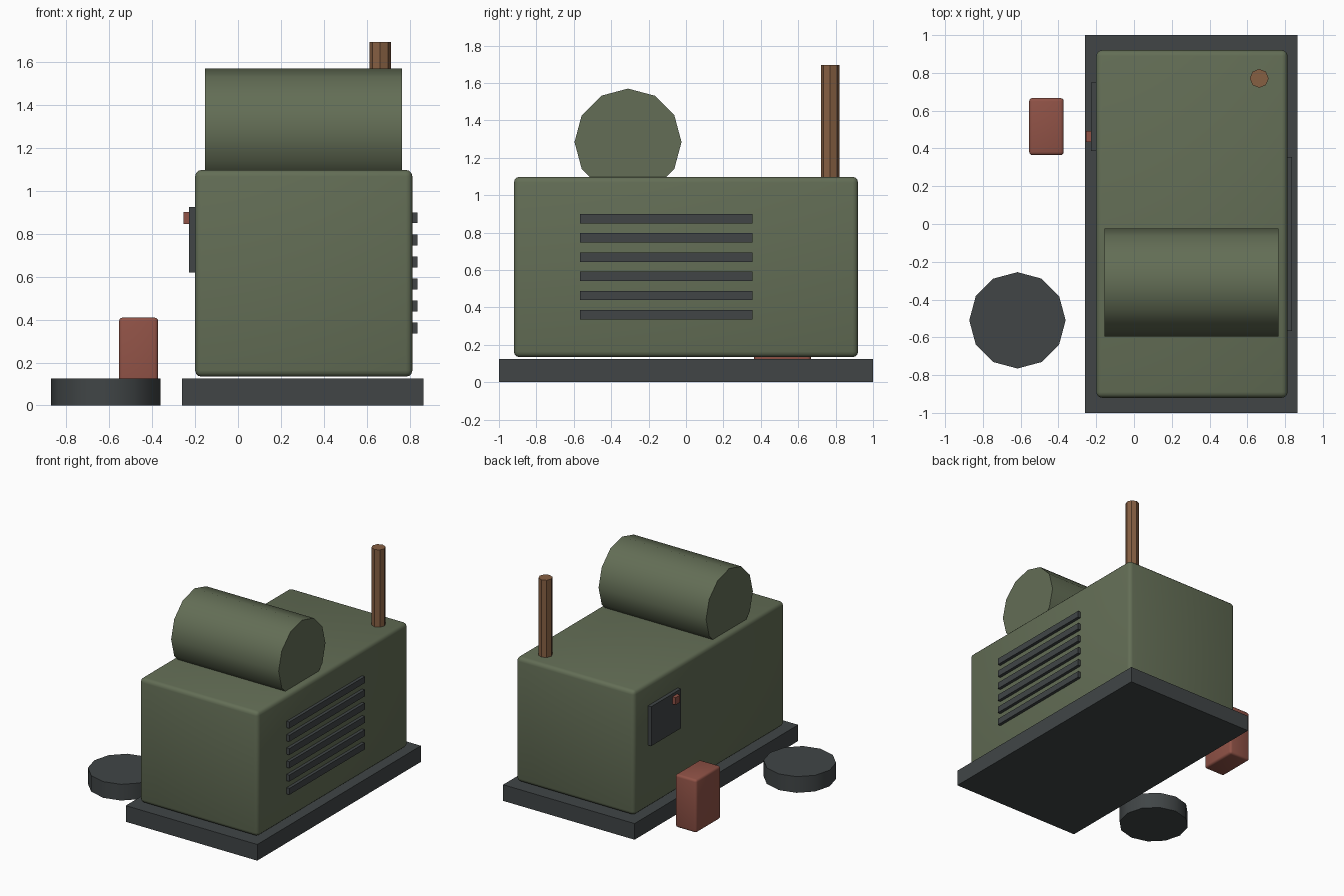
import bpy
import math

default = bpy.data.objects.get("Cube")
if default:
    bpy.data.objects.remove(default, do_unlink=True)


def material(name, rgb):
    m = bpy.data.materials.new(name)
    m.use_nodes = True
    color = (*rgb, 1.0)
    m.diffuse_color = color
    m.node_tree.nodes["Principled BSDF"].inputs["Base Color"].default_value = color
    return m


green = material("olive green", (0.125, 0.155, 0.092))
dark = material("dark steel", (0.052, 0.06, 0.062))
red = material("faded red", (0.28, 0.085, 0.062))
rust = material("rusty brown", (0.24, 0.115, 0.055))


def finish(name, mat, angle):
    obj = bpy.context.object
    obj.name = name
    obj.data.materials.append(mat)
    bpy.ops.object.shade_smooth_by_angle(angle=math.radians(angle))
    return obj


def box(name, mat, x, y, z, bevel=0.0):
    """Box from (low, high) ranges, optionally with rounded edges."""
    ranges = (x, y, z)
    bpy.ops.mesh.primitive_cube_add(size=1, location=[(a + b) / 2 for a, b in ranges])
    bpy.context.object.scale = [b - a for a, b in ranges]
    bpy.ops.object.transform_apply(location=False, rotation=False, scale=True)
    if bevel:
        mod = bpy.context.object.modifiers.new("rounded edges", "BEVEL")
        mod.width = bevel
        mod.segments = 3
        bpy.ops.object.modifier_apply(modifier=mod.name)
    return finish(name, mat, 35)


def cylinder(name, mat, sides, radius, depth, center, rotation=(0, 0, 0)):
    bpy.ops.mesh.primitive_cylinder_add(vertices=sides, radius=radius, depth=depth,
                                        location=center, rotation=rotation)
    return finish(name, mat, 35)


# Skid and housing
box("base_skid", dark, (-0.26, 0.865), (-1, 1), (0, 0.125))
box("housing", green, (-0.2, 0.813), (-0.92, 0.92), (0.134, 1.098), 0.03)

# Fuel tank lying across the roof
cylinder("fuel_tank", green, 12, 0.286, 0.92, (0.305, -0.31, 1.284), (0, math.pi / 2, 0))

# Exhaust, sunk a little into the roof
cylinder("exhaust_pipe", rust, 8, 0.05, 0.635, (0.663, 0.771, 1.378))

# Cooling slats on the left side
for i in range(6):
    z = 0.361 + i * 0.1027
    box(f"vent_slat_{i + 1}", dark, (0.79, 0.837), (-0.567, 0.355), (z - 0.025, z + 0.025))

# Control panel and switch on the right side
box("control_panel", dark, (-0.228, -0.19), (0.387, 0.75), (0.62, 0.925))
box("switch", red, (-0.255, -0.22), (0.435, 0.492), (0.847, 0.903))

# Loose items on the ground
box("fuel_can", red, (-0.555, -0.372), (0.364, 0.667), (0, 0.41), 0.018)
cylinder("cable_reel", dark, 12, 0.255, 0.125, (-0.617, -0.51, 0.0625))
